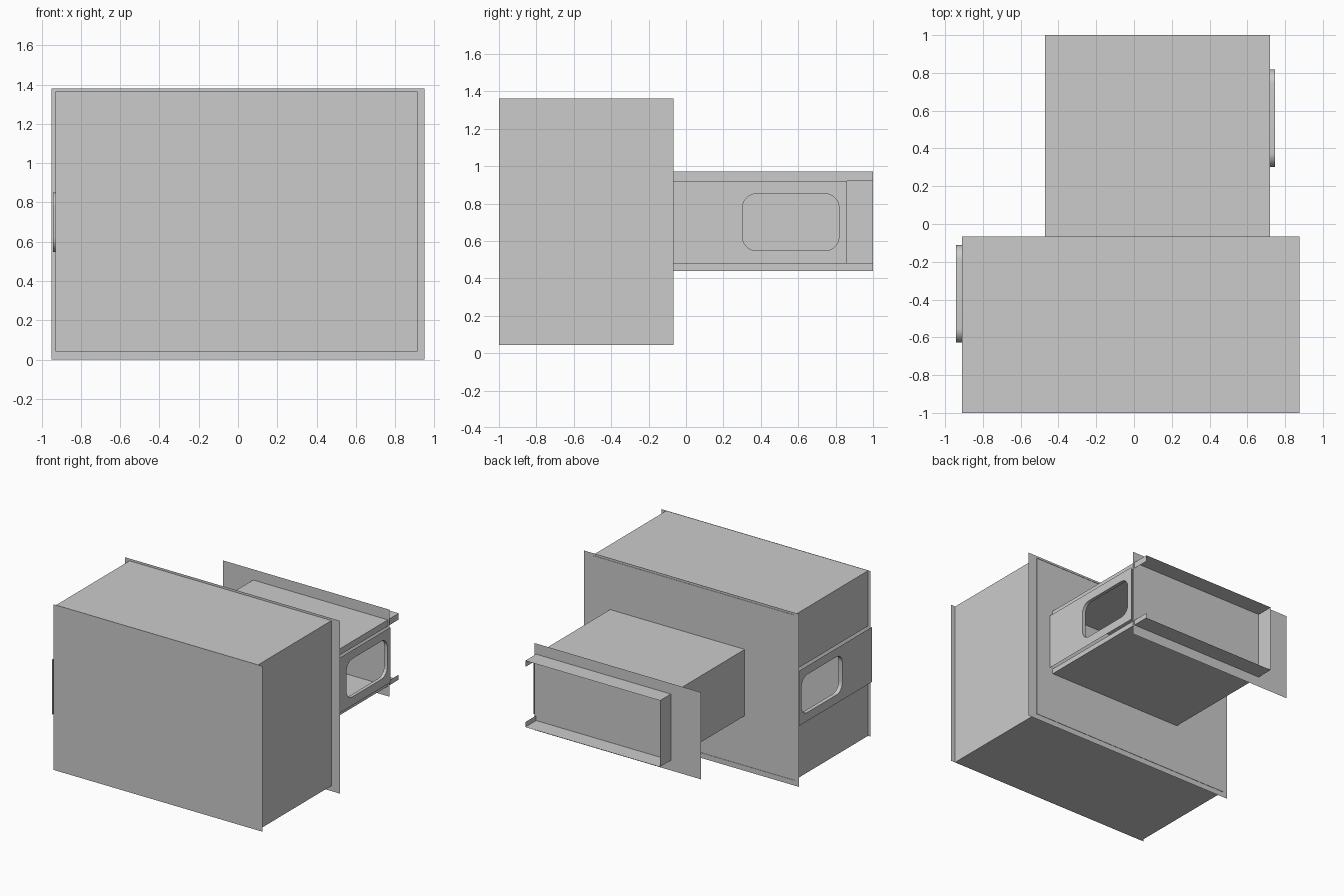
import bpy, bmesh, math

if "Cube" in bpy.data.objects:
    bpy.data.objects.remove(bpy.data.objects["Cube"])

BAND_LOW, BAND_HIGH = 0.48, 0.92   # height of the side slots and the plates covering them


def finish(name, bm):
    me = bpy.data.meshes.new(name)
    bm.to_mesh(me)
    bm.free()
    ob = bpy.data.objects.new(name, me)
    bpy.context.collection.objects.link(ob)
    return ob


def housing(name, slot_x, wall_x, low, high, y0, y1):
    """Sheet channel: open C profile swept along y, slot left open on one side."""
    profile = [(slot_x, BAND_HIGH), (slot_x, high), (wall_x, high),
               (wall_x, low), (slot_x, low), (slot_x, BAND_LOW)]
    bm = bmesh.new()
    rows = [[bm.verts.new((x, y, z)) for x, z in profile] for y in (y0, y1)]
    for i in range(len(profile) - 1):
        bm.faces.new((rows[0][i], rows[0][i + 1], rows[1][i + 1], rows[1][i]))
    bmesh.ops.recalc_face_normals(bm, faces=bm.faces)
    # make the top sheet point up so the outside is the front side
    for f in bm.faces:
        f.normal_update()
    top = max(bm.faces, key=lambda f: f.calc_center_median().z)
    if top.normal.z < 0:
        bmesh.ops.reverse_faces(bm, faces=bm.faces)
    return finish(name, bm)


def panel(name, x0, x1, z0, z1, y):
    """Thin upright sheet facing the front."""
    bm = bmesh.new()
    bm.faces.new([bm.verts.new((x, y, z))
                  for x, z in ((x0, z0), (x1, z0), (x1, z1), (x0, z1))])
    return finish(name, bm)


def handle_plate(name, x, inner_x, y0):
    """Side plate with a rounded grip opening and a rim turned inwards."""
    y1 = y0 + 0.93
    bm = bmesh.new()
    outer = [bm.verts.new((x, y, z)) for y, z in
             ((y0, BAND_LOW), (y1, BAND_LOW), (y1, BAND_HIGH), (y0, BAND_HIGH))]
    cy, cz, hy, hz, r, n = y0 + 0.63, 0.70, 0.258, 0.152, 0.075, 8
    hole = []
    for k, (sy, sz) in enumerate(((1, 1), (-1, 1), (-1, -1), (1, -1))):
        for i in range(n + 1):
            a = math.pi / 2 * (k + i / n)
            hole.append(bm.verts.new((x, cy + sy * (hy - r) + r * math.cos(a),
                                      cz + sz * (hz - r) + r * math.sin(a))))
    edges = [bm.edges.new((lp[i], lp[(i + 1) % len(lp)]))
             for lp in (outer, hole) for i in range(len(lp))]
    bmesh.ops.triangle_fill(bm, edges=edges, use_beauty=True,
                            normal=(1 if x > 0 else -1, 0, 0))
    # rim of the opening
    inner = [bm.verts.new((inner_x, v.co.y, v.co.z)) for v in hole]
    for i in range(len(hole)):
        j = (i + 1) % len(hole)
        bm.faces.new((hole[i], hole[j], inner[j], inner[i])).smooth = True
    bmesh.ops.recalc_face_normals(bm, faces=bm.faces)
    ob = finish(name, bm)
    bpy.context.view_layer.objects.active = ob
    ob.select_set(True)
    bpy.ops.object.shade_smooth_by_angle(angle=math.radians(35))
    ob.select_set(False)


# large front housing with its front and rear sheets
housing("large_housing", -0.91, 0.875, 0.043, 1.362, -1.0, -0.067)
panel("front_panel", -0.93, 0.915, 0.042, 1.364, -1.0)
panel("middle_flange", -0.95, 0.95, 0.0, 1.38, -0.07)

# small rear housing, reaching past its own flange
housing("small_housing", 0.72, -0.47, 0.44, 0.97, -0.07, 1.0)
panel("rear_flange", -0.735, 0.735, 0.36, 1.055, 0.863)

# grip plates over the slots, one on each side
handle_plate("left_handle_plate", -0.942, -0.91, -1.0)
handle_plate("right_handle_plate", 0.747, 0.72, -0.07)
